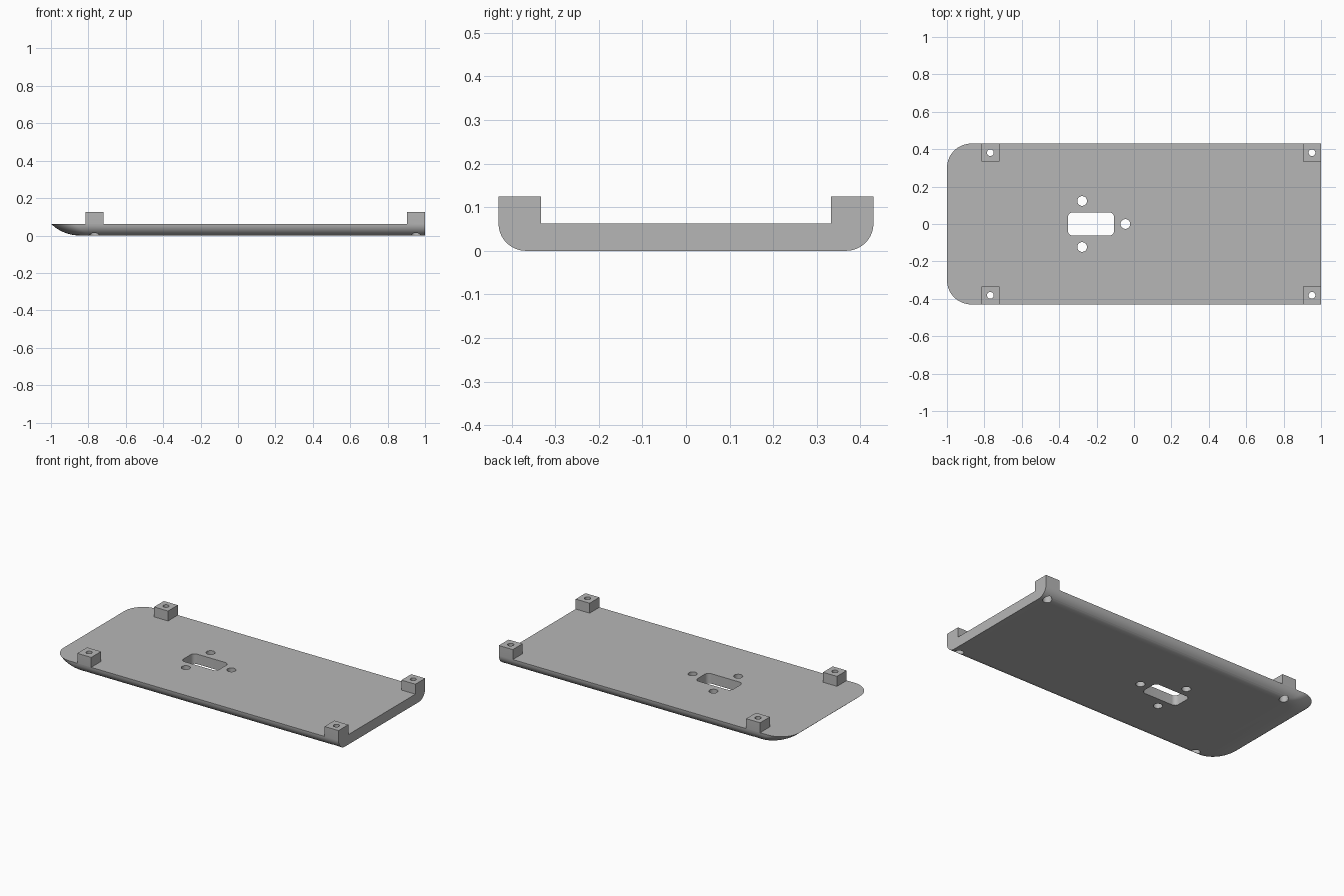
import bpy, bmesh, math

if "Cube" in bpy.data.objects:
    bpy.data.objects.remove(bpy.data.objects["Cube"])

T, TOP, HX, HY = 0.0625, 0.125, 1.0, 0.43   # plate thickness, post top, half sizes
END = 0.155                                 # length of the curved nose underside
END_R = (END ** 2 + T ** 2) / (2 * T)
POST = 0.097

grey = bpy.data.materials.new("plain grey")
grey.diffuse_color = (0.47, 0.47, 0.47, 1)
grey.use_nodes = True
grey.node_tree.nodes["Principled BSDF"].inputs["Base Color"].default_value = grey.diffuse_color


def loft(name, rings):
    """Solid skinned through equal-length rings with capped ends."""
    bm = bmesh.new()
    loops = [[bm.verts.new(p) for p in ring] for ring in rings]
    n = len(loops[0])
    for a, b in zip(loops, loops[1:]):
        for i in range(n):
            j = (i + 1) % n
            bm.faces.new((a[i], a[j], b[j], b[i]))
    bm.faces.new(loops[0][::-1])
    bm.faces.new(loops[-1])
    bmesh.ops.recalc_face_normals(bm, faces=bm.faces)
    me = bpy.data.meshes.new(name)
    bm.to_mesh(me)
    bm.free()
    me.materials.append(grey)
    ob = bpy.data.objects.new(name, me)
    bpy.context.collection.objects.link(ob)
    return ob


def rounded(cx, cy, hx, hy, r, z, seg=8):
    """Rounded rectangle outline at height z."""
    ring = []
    for k, (sx, sy) in enumerate(((1, 1), (-1, 1), (-1, -1), (1, -1))):
        for i in range(seg + 1):
            a = (k + i / seg) * math.pi / 2
            ring.append((cx + sx * (hx - r) + r * math.cos(a),
                         cy + sy * (hy - r) + r * math.sin(a), z))
    return ring


def box(name, x, y, hx, hy, z0, z1):
    c = ((-hx, -hy), (hx, -hy), (hx, hy), (-hx, hy))
    return loft(name, [[(x + a, y + b, z) for a, b in c] for z in (z0, z1)])


def cylinder(name, x, y, r, z0, z1, seg=32):
    return loft(name, [[(x + r * math.cos(i * math.tau / seg),
                         y + r * math.sin(i * math.tau / seg), z)
                        for i in range(seg)] for z in (z0, z1)])


def combine(target, other, op):
    """Apply a boolean and discard the helper."""
    mod = target.modifiers.new(op, 'BOOLEAN')
    mod.operation, mod.solver, mod.object = op, 'EXACT', other
    bpy.context.view_layer.objects.active = target
    bpy.ops.object.modifier_apply(modifier=mod.name)
    bpy.data.objects.remove(other)


def plate_ring(z):
    """Plate outline: square right end, rounded left corners."""
    side = T - math.sqrt(max(0, T * T - (T - z) ** 2))
    nose = END - math.sqrt(max(0, END_R ** 2 - (END_R - z) ** 2))
    x0, y0, r = -HX + nose, HY - side, 0.13 - side
    ring = [(HX, -y0, z), (HX, y0, z)]
    for sy, first in ((1, 90), (-1, 180)):
        for i in range(13):
            a = math.radians(first + i * 7.5)
            ring.append((x0 + r + r * math.cos(a),
                         sy * (y0 - r) + r * math.sin(a), z))
    return ring


# Plate with rounded underside
STEPS = 10
plate = loft("mounting_plate", [plate_ring(T * (1 - math.cos(i / STEPS * math.pi / 2)))
                                for i in range(STEPS + 1)])

# Corner posts with counterbored screw holes
spots = [(x, s * (HY - POST / 2)) for x in (-0.768, HX - POST / 2) for s in (-1, 1)]
for x, y in spots:
    combine(plate, box("post", x, y, POST / 2, POST / 2, T, TOP), 'UNION')
for x, y in spots:
    combine(plate, cylinder("screw_hole", x, y, 0.018, -0.05, 0.2), 'DIFFERENCE')
    combine(plate, cylinder("counterbore", x, y, 0.026, -0.05, 0.06), 'DIFFERENCE')

# Central slot and its three surrounding holes
slot = loft("slot", [rounded(-0.23, 0, 0.124, 0.062, 0.027, z) for z in (-0.05, 0.2)])
combine(plate, slot, 'DIFFERENCE')
for x, y in ((-0.277, 0.123), (-0.277, -0.123), (-0.046, 0)):
    combine(plate, cylinder("hole", x, y, 0.026, -0.05, 0.2), 'DIFFERENCE')

bpy.ops.object.select_all(action='DESELECT')
plate.select_set(True)
bpy.context.view_layer.objects.active = plate
bpy.ops.object.shade_smooth_by_angle(angle=math.radians(30))
